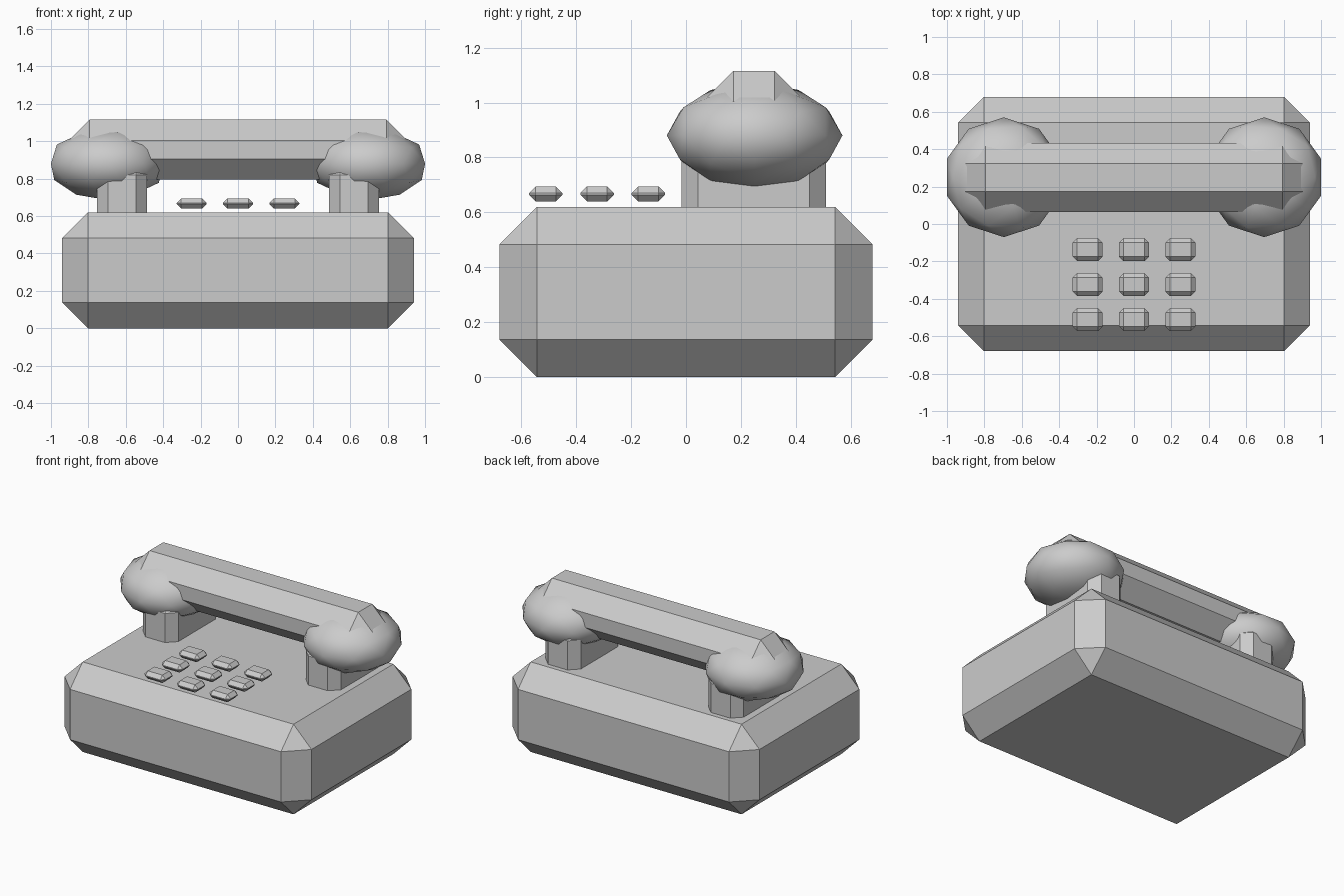
import bpy
import bmesh
import math
from mathutils import Matrix

default_cube = bpy.data.objects.get("Cube")
if default_cube:
    bpy.data.objects.remove(default_cube, do_unlink=True)

# Single flat material
grey = bpy.data.materials.new("plain_grey")
grey.use_nodes = True
colour = (0.6, 0.6, 0.6, 1.0)
grey.diffuse_color = colour
grey.node_tree.nodes["Principled BSDF"].inputs["Base Color"].default_value = colour


def add_object(name, bm):
    mesh = bpy.data.meshes.new(name)
    bmesh.ops.recalc_face_normals(bm, faces=bm.faces)
    bm.to_mesh(mesh)
    bm.free()
    mesh.materials.append(grey)
    obj = bpy.data.objects.new(name, mesh)
    bpy.context.collection.objects.link(obj)
    return obj


def chamfered_box(name, centre, size, chamfer):
    bm = bmesh.new()
    bmesh.ops.create_cube(bm, size=1)
    bmesh.ops.scale(bm, vec=size, verts=bm.verts)
    bmesh.ops.bevel(bm, geom=bm.edges[:], offset=chamfer, segments=1,
                    affect='EDGES', profile=0.5)
    bmesh.ops.translate(bm, vec=centre, verts=bm.verts)
    return add_object(name, bm)


def ear_cup(name, side):
    # Squashed low-poly ball, mirrored for the other side
    bm = bmesh.new()
    bmesh.ops.create_icosphere(bm, subdivisions=2, radius=1)
    bmesh.ops.scale(bm, vec=(-0.32 * side, 0.32, 0.195), verts=bm.verts)
    bmesh.ops.translate(bm, vec=(0.696 * side, 0.25, 0.88), verts=bm.verts)
    obj = add_object(name, bm)
    bpy.ops.object.select_all(action='DESELECT')
    obj.select_set(True)
    bpy.context.view_layer.objects.active = obj
    bpy.ops.object.shade_smooth_by_angle(angle=math.radians(30))
    return obj


# Body and handset grip
chamfered_box("body", (0, 0, 0.31), (1.88, 1.36, 0.62), 0.137)
chamfered_box("handset_grip", (0, 0.248, 0.955), (1.81, 0.37, 0.32), 0.11)

# Cradle posts and ear cups
for label, side in (("left", 1), ("right", -1)):
    chamfered_box(label + "_cradle", (0.62 * side, 0.247, 0.70),
                  (0.268, 0.525, 0.36), 0.06)
    ear_cup(label + "_ear_cup", side)

# Keypad, three by three
for row in range(3):
    for column in range(3):
        chamfered_box(f"key_{row + 1}_{column + 1}",
                      (0.248 * (column - 1), -0.137 - 0.187 * row, 0.667),
                      (0.16, 0.122, 0.054), 0.024)
